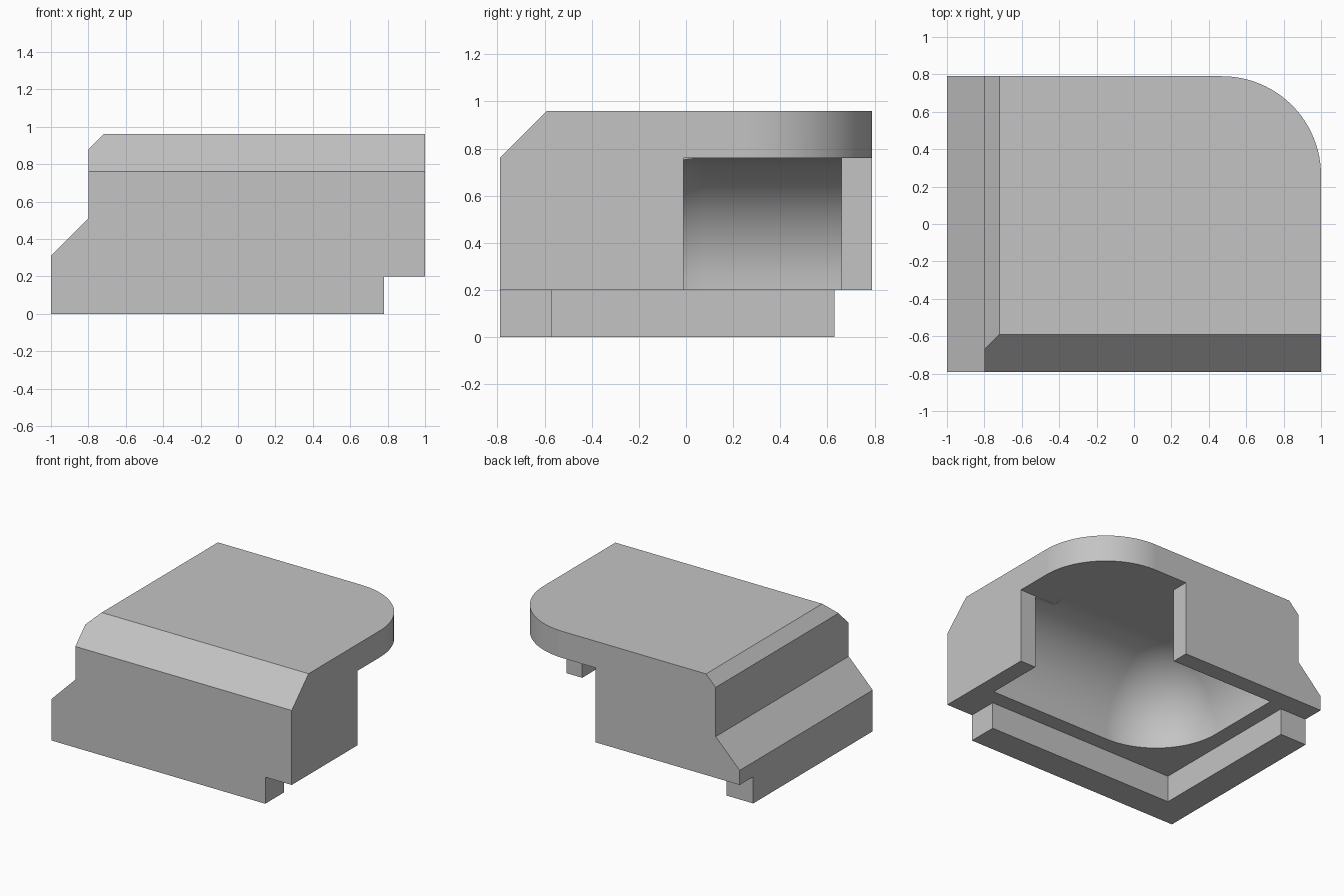
import bpy, bmesh, math
from mathutils import Vector

old = bpy.data.objects.get("Cube")
if old:
    bpy.data.objects.remove(old, do_unlink=True)

FRONT, BACK = -0.79, 0.79
R = 0.53

grey = bpy.data.materials.new("plain grey")
grey.use_nodes = True
grey.diffuse_color = (0.55, 0.55, 0.55, 1)
grey.node_tree.nodes["Principled BSDF"].inputs["Base Color"].default_value = (0.55, 0.55, 0.55, 1)


def finish(name, bm):
    bmesh.ops.recalc_face_normals(bm, faces=bm.faces)
    mesh = bpy.data.meshes.new(name)
    bm.to_mesh(mesh)
    bm.free()
    mesh.materials.append(grey)
    obj = bpy.data.objects.new(name, mesh)
    bpy.context.collection.objects.link(obj)
    return obj


def prism(points, direction):
    """Extrude a flat outline along a direction."""
    bm = bmesh.new()
    face = bm.faces.new([bm.verts.new(p) for p in points])
    out = bmesh.ops.extrude_face_region(bm, geom=[face], use_keep_orig=True)
    verts = [v for v in out["geom"] if isinstance(v, bmesh.types.BMVert)]
    bmesh.ops.translate(bm, verts=verts, vec=direction)
    return bm


def box(low, high):
    (x0, y0, z0), (x1, y1, z1) = low, high
    return prism([(x0, y0, z0), (x1, y0, z0), (x1, y1, z0), (x0, y1, z0)], (0, 0, z1 - z0))


def round_edges(bm, test):
    edges = [e for e in bm.edges if all(test(v.co) for v in e.verts)]
    bmesh.ops.bevel(bm, geom=edges, offset=R, offset_type='OFFSET', segments=24,
                    profile=0.5, affect='EDGES', clamp_overlap=False)


def combine(target, tool, operation):
    mod = target.modifiers.new("combine", 'BOOLEAN')
    mod.operation, mod.object, mod.solver = operation, tool, 'EXACT'
    bpy.context.view_layer.objects.active = target
    bpy.ops.object.modifier_apply(modifier=mod.name)
    bpy.data.objects.remove(tool, do_unlink=True)


# Main block: stepped side profile, one rounded back corner, sloped front edge
profile = [(-1, 0.2), (1, 0.2), (1, 0.96), (-0.72, 0.96), (-0.8, 0.88), (-0.8, 0.51), (-1, 0.31)]
bm = prism([(x, FRONT, z) for x, z in profile], (0, BACK - FRONT, 0))
round_edges(bm, lambda c: c.x > 0.99 and c.y > 0.7)
cut = bmesh.ops.bisect_plane(bm, geom=bm.verts[:] + bm.edges[:] + bm.faces[:],
                             plane_co=Vector((0, -0.59, 0.96)),
                             plane_no=Vector((0, -1, 1)), clear_outer=True)
bmesh.ops.holes_fill(bm, edges=[e for e in cut["geom_cut"] if isinstance(e, bmesh.types.BMEdge)])
body = finish("housing_block", bm)

# L-shaped locating ridge under the front and side
ridge_outline = [(-1, FRONT), (0.78, FRONT), (0.78, -0.57), (-0.78, -0.57), (-0.78, 0.63), (-1, 0.63)]
ridge = finish("bottom_ridge", prism([(x, y, 0) for x, y in ridge_outline], (0, 0, 0.2)))
combine(body, ridge, 'UNION')

# Hollow underside with a ball-rounded inner corner
bm = box((-0.66, -0.45, -0.5), (0.87, 0.66, 0.76))
corner = Vector((-0.66, -0.45, 0.76))
edges = [e for e in bm.edges if any((v.co - corner).length < 0.001 for v in e.verts)]
bmesh.ops.bevel(bm, geom=edges, offset=R, offset_type='OFFSET', segments=24,
                profile=0.5, affect='EDGES', clamp_overlap=False)
combine(body, finish("cavity_cutter", bm), 'DIFFERENCE')

# Open the two walls beneath the rounded canopy
combine(body, finish("side_wall_cutter", box((0.7, -0.01, 0.1), (1.2, 1.0, 0.76))), 'DIFFERENCE')
combine(body, finish("back_wall_cutter", box((0.2, 0.5, 0.1), (1.2, 1.0, 0.76))), 'DIFFERENCE')

# Smooth the curved faces and keep the corners crisp
bpy.ops.object.select_all(action='DESELECT')
body.select_set(True)
bpy.context.view_layer.objects.active = body
bpy.ops.object.shade_smooth_by_angle(angle=math.radians(25))
weighted = body.modifiers.new("even shading", 'WEIGHTED_NORMAL')
weighted.keep_sharp = True
